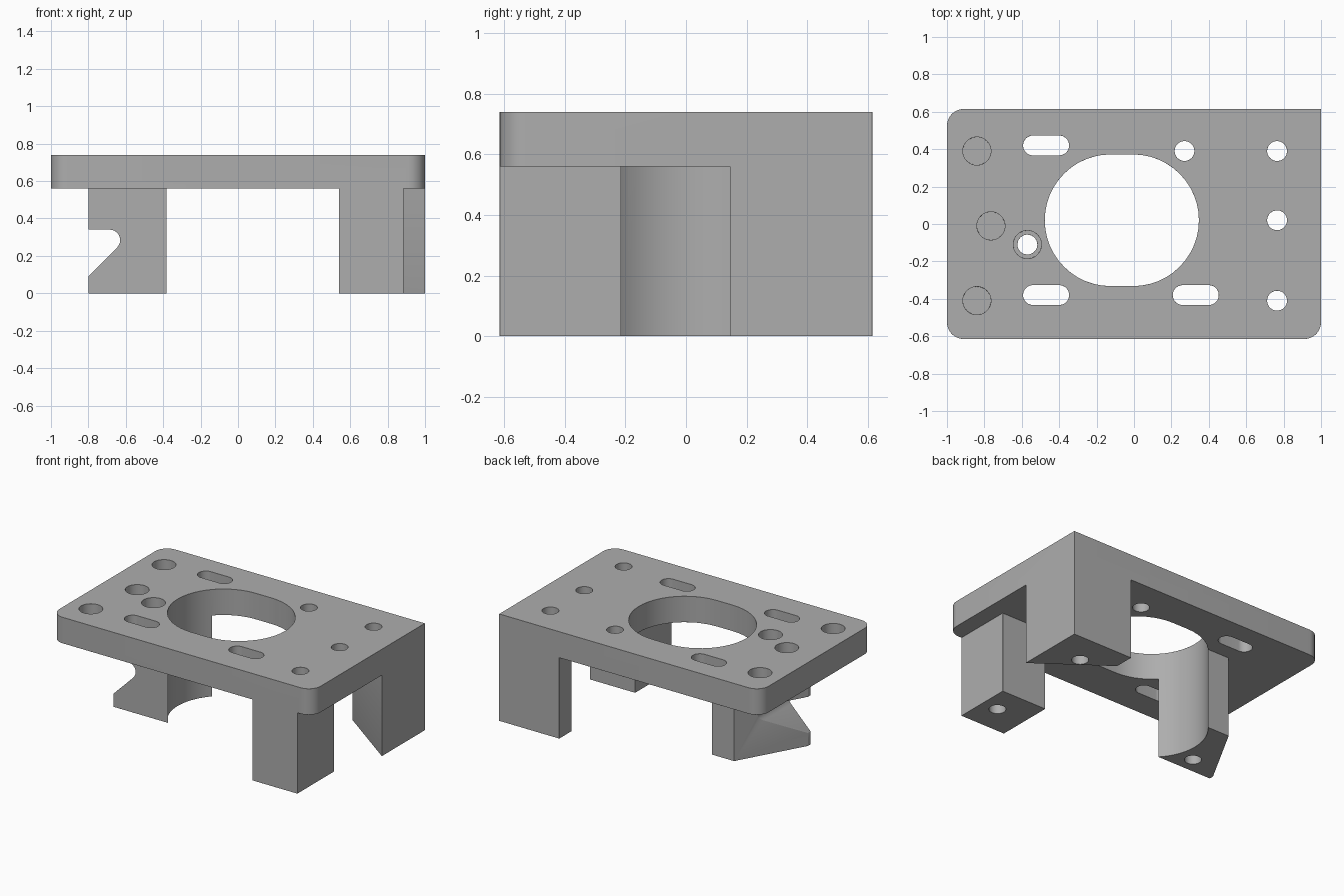
import bpy
import bmesh
from math import cos, sin, pi, radians

if "Cube" in bpy.data.objects:
    bpy.data.objects.remove(bpy.data.objects["Cube"])

grey = bpy.data.materials.new("plain grey")
grey.use_nodes = True
grey.diffuse_color = (0.42, 0.42, 0.42, 1)
grey.node_tree.nodes["Principled BSDF"].inputs["Base Color"].default_value = grey.diffuse_color

TOP, UNDER = 0.74, 0.56


def extrude(name, outline, z0, z1, place=lambda u, v, w: (u, v, w)):
    """Solid made by extruding a 2D outline from z0 to z1."""
    bm = bmesh.new()
    face = bm.faces.new([bm.verts.new(place(u, v, z0)) for u, v in outline])
    up = bmesh.ops.extrude_face_region(bm, geom=[face])["geom"]
    a, b = place(0, 0, z0), place(0, 0, z1)
    move = [q - p for p, q in zip(a, b)]
    bmesh.ops.translate(bm, vec=move, verts=[g for g in up if isinstance(g, bmesh.types.BMVert)])
    bmesh.ops.recalc_face_normals(bm, faces=bm.faces[:])
    mesh = bpy.data.meshes.new(name)
    bm.to_mesh(mesh)
    bm.free()
    ob = bpy.data.objects.new(name, mesh)
    bpy.context.collection.objects.link(ob)
    mesh.materials.append(grey)
    return ob


def arc(x, y, r, start, end, n):
    return [(x + r * cos(radians(start + (end - start) * i / n)),
             y + r * sin(radians(start + (end - start) * i / n))) for i in range(n + 1)]


def slot(x, y, r, half, n=24):
    """Round hole outline, stretched along x by half on each side."""
    if half == 0:
        return arc(x, y, r, 0, 360, 2 * n)[:-1]
    return arc(x + half, y, r, -90, 90, n) + arc(x - half, y, r, 90, 270, n)


def combine(body, tool, operation):
    mod = body.modifiers.new(operation.lower(), 'BOOLEAN')
    mod.operation, mod.object, mod.solver = operation, tool, 'EXACT'
    bpy.context.view_layer.objects.active = body
    bpy.ops.object.modifier_apply(modifier=mod.name)
    bpy.data.objects.remove(tool)


# Top plate with three rounded corners and one square corner
R = 0.09
X, Y = 1 - R, 0.615 - R
plate = extrude("mounting_bracket",
                arc(X, -Y, R, -90, 0, 8) + [(1, 0.615)]
                + arc(-X, Y, R, 90, 180, 8) + arc(-X, -Y, R, 180, 270, 8), UNDER, TOP)

# Legs: square front leg, angled back leg, clamp leg
legs = {
    "front_leg": [(0.54, -0.615), (0.885, -0.615), (0.885, -0.215), (0.54, -0.215)],
    "back_leg": [(1, 0.615), (0.54, 0.615), (0.54, 0.48), (1, 0.145)],
    "clamp_leg": [(-0.8, -0.22), (-0.36, -0.22), (-0.36, 0.26), (-0.55, 0.26), (-0.8, -0.19)],
}
for name, outline in legs.items():
    combine(plate, extrude(name, outline, 0, UNDER + 0.05), 'UNION')

# Notch across the clamp leg
notch = [(-0.95, -0.06), (-0.65, 0.24)] + arc(-0.685, 0.285, 0.055, -40, 90, 10) + [(-0.95, 0.34)]
combine(plate, extrude("notch", notch, -0.5, 0.5, lambda u, v, w: (u, w, v)), 'DIFFERENCE')

# Openings: x, y, radius, half stretch, floor height
openings = [(-0.065, 0.02, 0.352, 0.06, -1)]
openings += [(x, y, 0.053, 0.07, -1) for x, y in [(-0.47, 0.42), (-0.47, -0.38), (0.33, -0.38)]]
openings += [(x, y, 0.053, 0, -1) for x, y in
             [(0.27, 0.39), (0.765, 0.39), (0.765, 0.02), (0.765, -0.41), (-0.57, -0.11)]]
openings += [(x, y, 0.075, 0, 0.62) for x, y in [(-0.84, 0.39), (-0.765, -0.01), (-0.84, -0.41)]]
openings += [(-0.57, -0.11, 0.075, 0, 0.45)]
for x, y, r, half, floor in openings:
    combine(plate, extrude("opening", slot(x, y, r, half), floor, 1), 'DIFFERENCE')

# Small chamfer on every sharp edge
chamfer = plate.modifiers.new("chamfer", 'BEVEL')
chamfer.width, chamfer.segments = 0.011, 1
chamfer.limit_method, chamfer.angle_limit = 'ANGLE', radians(32)
bpy.ops.object.select_all(action='DESELECT')
plate.select_set(True)
bpy.context.view_layer.objects.active = plate
bpy.ops.object.modifier_apply(modifier=chamfer.name)
bpy.ops.object.shade_smooth_by_angle(angle=radians(25))
